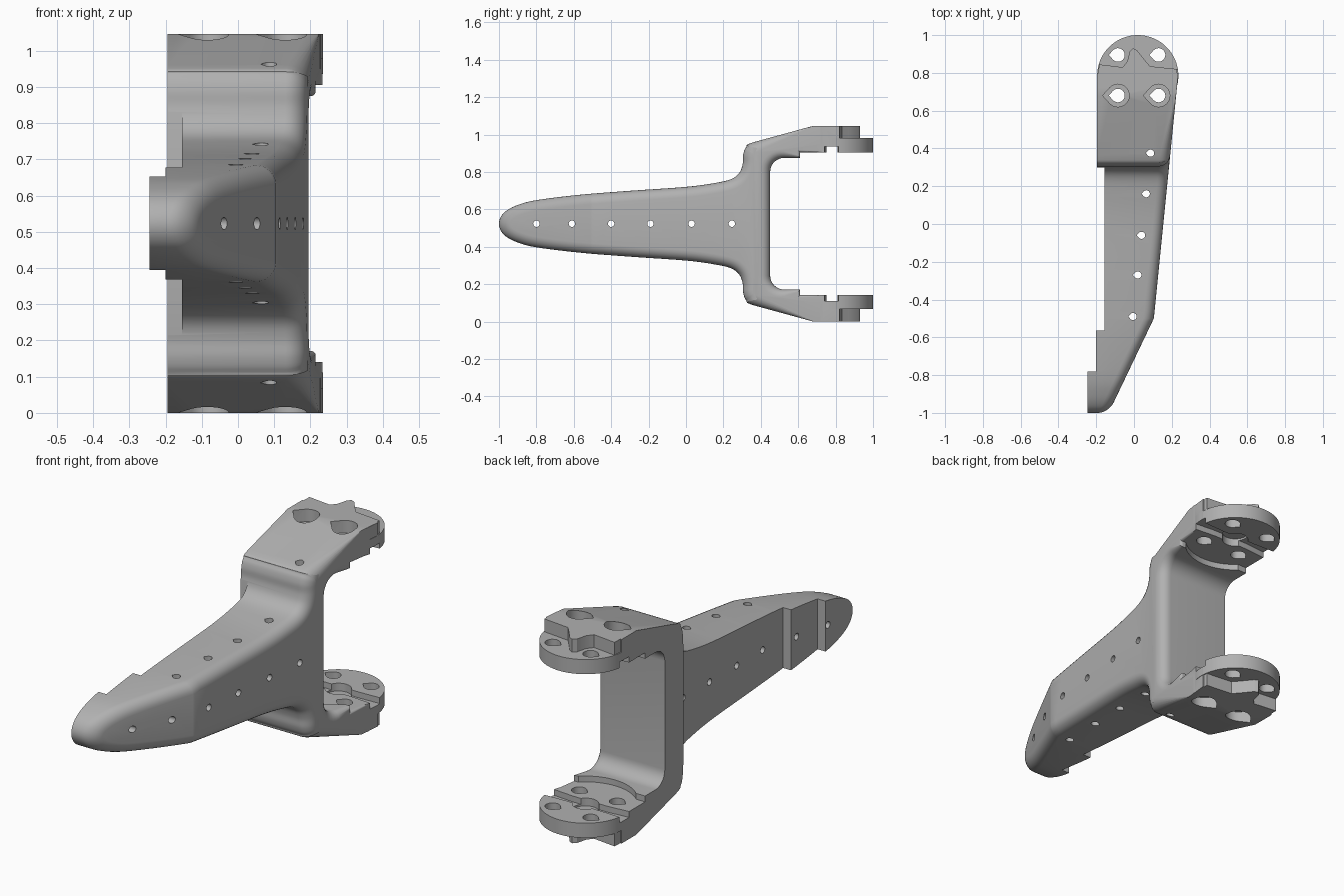
import bpy, bmesh, math
from mathutils import Vector

if "Cube" in bpy.data.objects:
    bpy.data.objects.remove(bpy.data.objects["Cube"])

MID = 0.523            # height of the mirror plane
CX, CY = 0.02, 0.785   # centre of the round mounting ends
FILLET = 0.055

grey = bpy.data.materials.new("mid_grey")
grey.diffuse_color = (0.44, 0.44, 0.44, 1)
grey.use_nodes = True
grey.node_tree.nodes["Principled BSDF"].inputs["Base Color"].default_value = grey.diffuse_color


def add_object(name, bm):
    bmesh.ops.recalc_face_normals(bm, faces=bm.faces)
    me = bpy.data.meshes.new(name)
    bm.to_mesh(me)
    bm.free()
    ob = bpy.data.objects.new(name, me)
    bpy.context.collection.objects.link(ob)
    me.materials.append(grey)
    return ob


def prism(name, pts, lo, hi, axis="Z"):
    """Extrude an outline: (x, y) along Z or (y, z) along X."""
    bm = bmesh.new()
    place = (lambda p, h: (p[0], p[1], h)) if axis == "Z" else (lambda p, h: (h, p[0], p[1]))
    a = [bm.verts.new(place(p, lo)) for p in pts]
    b = [bm.verts.new(place(p, hi)) for p in pts]
    bm.faces.new(a)
    bm.faces.new(b)
    for i in range(len(pts)):
        j = (i + 1) % len(pts)
        bm.faces.new((a[i], a[j], b[j], b[i]))
    return add_object(name, bm)


def circle(cx, cy, r, n=64):
    return [(cx + r * math.cos(2 * math.pi * i / n), cy + r * math.sin(2 * math.pi * i / n))
            for i in range(n)]


def teardrop(cx, cy, r):
    """Round hole with a point towards -x."""
    arc = [math.radians(-135 + 270 * i / 18) for i in range(19)]
    return [(cx + r * math.cos(t), cy + r * math.sin(t)) for t in arc] + [(cx - 1.35 * r, cy)]


def combine(target, tool, op):
    m = target.modifiers.new(op.lower(), "BOOLEAN")
    m.operation, m.object, m.solver = op, tool, "EXACT"
    bpy.context.view_layer.objects.active = target
    bpy.ops.object.modifier_apply(modifier=m.name)
    bpy.data.objects.remove(tool)


def both_arms(target, name, pts, lo, hi, op):
    """Apply a vertical prism to the upper arm and its mirror image."""
    combine(target, prism(name, pts, lo, hi), op)
    combine(target, prism(name, pts, 2 * MID - hi, 2 * MID - lo), op)


def spline(pts, steps=5):
    out = []
    for i in range(1, len(pts) - 2):
        p0, p1, p2, p3 = (Vector(p) for p in pts[i - 1:i + 3])
        for k in range(steps):
            t = k / steps
            out.append(0.5 * (2 * p1 + (p2 - p0) * t + (2 * p0 - 5 * p1 + 4 * p2 - p3) * t * t
                              + (3 * p1 - p0 - 3 * p2 + p3) * t ** 3))
    return out


# Side outline, upper half as (y, height over mirror plane)
curve = [(-0.99, -0.037), (-1, 0), (-0.99, 0.037), (-0.96, 0.07), (-0.9, 0.1), (-0.8, 0.126),
         (-0.565, 0.155), (-0.3, 0.176), (0, 0.197), (0.15, 0.217), (0.24, 0.238),
         (0.285, 0.272), (0.303, 0.32), (0.306, 0.37), (0.322, 0.41), (0.365, 0.437), (0.68, 0.523)]
half = spline(curve)
half += [Vector(p) for p in [(0.365, 0.437), (0.68, 0.523), (0.8, 0.523), (0.8, 0.382),
                             (0.61, 0.382), (0.61, 0.352)]]
for i in range(9):  # inner corner of the fork
    t = math.radians(90 + 90 * i / 8)
    half.append(Vector((0.525 + 0.075 * math.cos(t), 0.277 + 0.075 * math.sin(t))))
outline = half + [Vector((p.x, -p.y)) for p in reversed(half[1:])]
outline = [Vector((p.x, p.y + MID)) for p in outline]
area = sum(a.x * b.y - b.x * a.y for a, b in zip(outline, outline[1:] + outline[:1]))
side = 1 if area > 0 else -1


def right_edge(y):
    return 0.105 + (y + 0.5) * (0.478 if y < -0.5 else 0.1)


def inset(i, d):
    p = outline[i]
    e1 = (p - outline[i - 1]).normalized()
    e2 = (outline[(i + 1) % len(outline)] - p).normalized()
    n1, n2 = Vector((-e1.y, e1.x)) * side, Vector((-e2.y, e2.x)) * side
    return p + (n1 + n2) * d / max(0.5, 1 + n1.dot(n2))


def fillet_at(y):  # fillet fades out along the arms
    return FILLET * min(1, max(0.02, (0.67 - y) / 0.22))


# Body: lofted from the flat left face over a rounded right edge
bm = bmesh.new()
rings = [[bm.verts.new((-10, p.x, p.y)) for p in outline]]
for k in range(7):
    t = math.radians(15 * k)
    ring = []
    for i, p in enumerate(outline):
        r = fillet_at(p.x)
        q = inset(i, r * (1 - math.cos(t)))
        ring.append(bm.verts.new((-r * (1 - math.sin(t)), q.x, q.y)))
    rings.append(ring)
for a, b in zip(rings, rings[1:]):
    for i in range(len(a)):
        j = (i + 1) % len(a)
        bm.faces.new((a[i], a[j], b[j], b[i]))
bm.faces.new(rings[0])
bm.faces.new(rings[-1])
bmesh.ops.bisect_plane(bm, geom=bm.verts[:] + bm.edges[:] + bm.faces[:], dist=1e-5,
                       plane_co=(0, -0.5, 0), plane_no=(0, 1, 0))
for v in bm.verts:  # lean the right face along the plan outline
    v.co.x = -0.245 if v.co.x < -5 else v.co.x + right_edge(v.co.y)
body = add_object("fork_bracket", bm)

# Stepped left face
combine(body, prism("left_trim", [(-0.4, -0.78), (-0.2, -0.78), (-0.2, -0.565), (-0.155, -0.565),
                                  (-0.155, 0.3), (-0.195, 0.3), (-0.195, 1.2), (-0.4, 1.2)],
                    -0.5, 1.5), "DIFFERENCE")

# Curved step on the inner faces, round ends and raised tongues
both_arms(body, "step_cut", circle(CX, CY, 0.24), 0.8, 0.905, "DIFFERENCE")
both_arms(body, "round_end", circle(CX, CY, 0.215, 96), 0.905, 0.98, "UNION")
both_arms(body, "tongue", [(-0.19, 0.72), (-0.186, 0.845), (-0.06, 0.83), (-0.036, 0.86),
                           (-0.022, 0.915), (-0.005, 0.93), (0.015, 0.92), (0.055, 0.87),
                           (0.085, 0.835), (0.229, 0.82), (0.228, 0.72)], 0.95, 1.046, "UNION")

# Cross groove with a round pocket on the inner faces
both_arms(body, "groove", [(-0.3, 0.73), (-0.08, 0.75), (0.12, 0.75), (0.35, 0.73),
                           (0.35, 0.82), (0.12, 0.81), (-0.08, 0.81), (-0.3, 0.82)],
          0.85, 0.935, "DIFFERENCE")
both_arms(body, "pocket", circle(CX, CY, 0.062, 32), 0.85, 0.945, "DIFFERENCE")

# Bolt holes, the front pair with counterbores
for x in (-0.085, 0.13):
    for y in (0.68, 0.895):
        combine(body, prism("bolt_hole", teardrop(x, y, 0.036), -0.5, 1.5), "DIFFERENCE")
    both_arms(body, "counterbore", teardrop(x, 0.68, 0.06), 0.982, 1.2, "DIFFERENCE")

# Small lacing holes, upright and sideways
for x, y in ((-0.005, -0.49), (0.02, -0.27), (0.04, -0.06), (0.065, 0.16), (0.088, 0.375)):
    combine(body, prism("upright_hole", teardrop(x, y, 0.019), -0.5, 1.5), "DIFFERENCE")
for y in (-0.8, -0.61, -0.4, -0.19, 0.03, 0.245):
    combine(body, prism("side_hole", circle(y, MID, 0.017, 20), -0.6, 0.6, "X"), "DIFFERENCE")

bpy.ops.object.select_all(action="DESELECT")
body.select_set(True)
bpy.context.view_layer.objects.active = body
bpy.ops.object.shade_smooth_by_angle(angle=math.radians(30))
